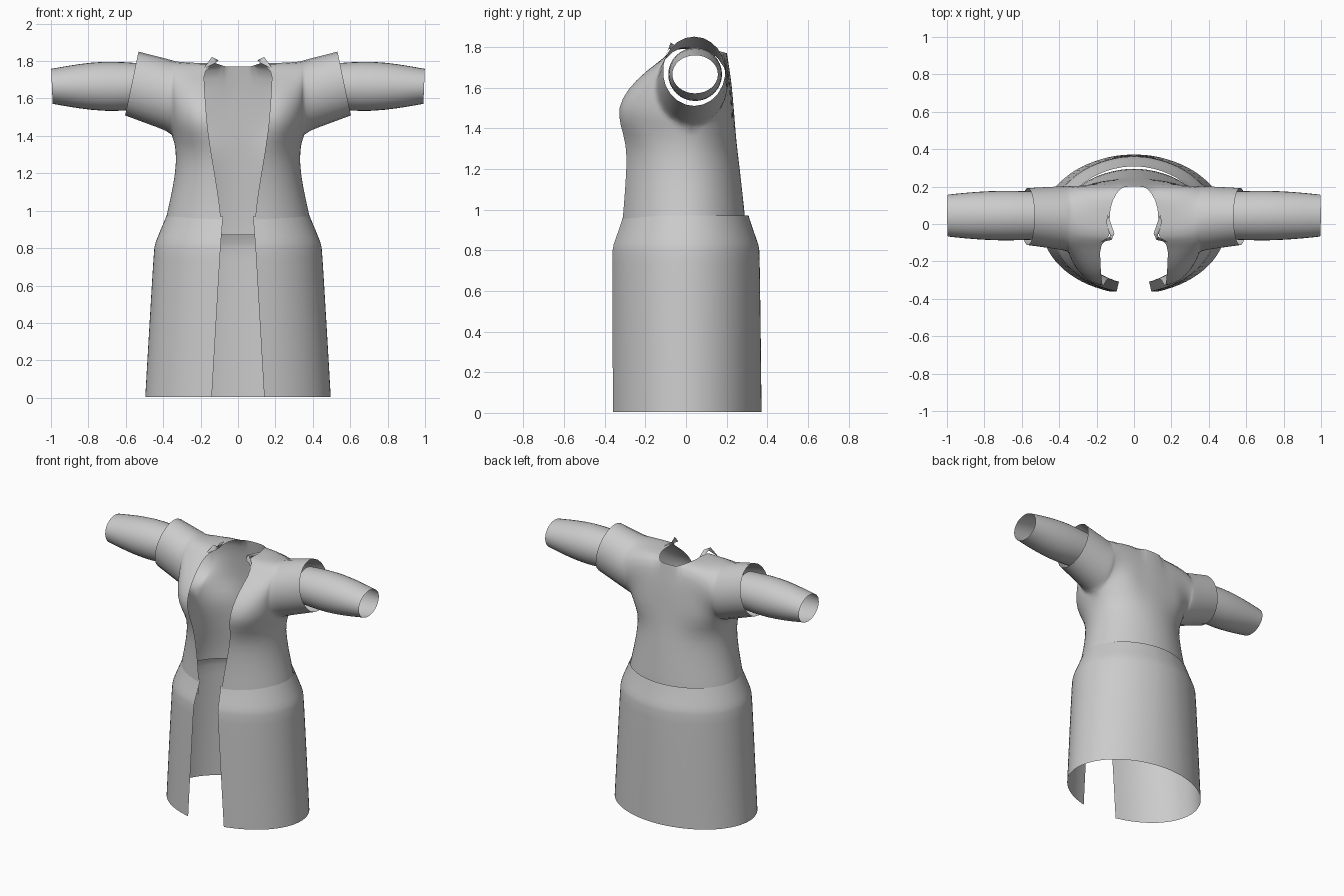
import bpy, bmesh
from math import sin, cos, asin, pi
from mathutils import Vector

cube = bpy.data.objects.get("Cube")
if cube:
    bpy.data.objects.remove(cube)

cloth = bpy.data.materials.new("grey_cloth")
cloth.use_nodes = True
grey = (0.6, 0.6, 0.6, 1)
cloth.diffuse_color = grey
cloth.node_tree.nodes["Principled BSDF"].inputs["Base Color"].default_value = grey


def build(name, grids, smooth=1):
    """Join grids of points into one cloth sheet, mirrored across x."""
    bm = bmesh.new()
    for rows in grids:
        vs = [[bm.verts.new(p) for p in row] for row in rows]
        for a, b in zip(vs, vs[1:]):
            for k in range(len(a) - 1):
                bm.faces.new((a[k], a[k + 1], b[k + 1], b[k]))
    bmesh.ops.remove_doubles(bm, verts=bm.verts, dist=0.0005)
    bmesh.ops.recalc_face_normals(bm, faces=bm.faces)
    mesh = bpy.data.meshes.new(name)
    bm.to_mesh(mesh)
    bm.free()
    mesh.materials.append(cloth)
    obj = bpy.data.objects.new(name, mesh)
    bpy.context.collection.objects.link(obj)
    mirror = obj.modifiers.new("mirror", "MIRROR")
    mirror.use_clip = True
    if smooth:
        sub = obj.modifiers.new("smooth", "SUBSURF")
        sub.levels = sub.render_levels = smooth
        sub.boundary_smooth = "PRESERVE_CORNERS"
    mesh.shade_smooth()
    return obj


N = 8        # columns from the front opening to the side
EXTRA = 3    # columns from there to the middle of the back


def ring(z, half, front, back, opening):
    """Half of an open oval, from the front opening round to mid back."""
    t0 = asin(opening / half)
    ts = [t0 + (pi / 2 - t0) * i / N for i in range(N + 1)]
    pts = [Vector((half * sin(t), front * cos(t), z)) for t in ts]
    pts += [Vector((half * sin(t), back * cos(t), z)) for t in ts[-2::-1]]
    for k in range(1, EXTRA + 1):
        t = t0 * (1 - k / EXTRA)
        pts.append(Vector((half * sin(t), back * cos(t), z)))
    return pts


def loop(cy, cz, ry, rz, steps):
    """Closed (y, z) oval from the bottom, forwards and over the top."""
    return [(cy - ry * sin(2 * pi * k / steps), cz - rz * cos(2 * pi * k / steps))
            for k in range(steps + 1)]


# Shoulder edge beside the neck: x, y, z from the chest over to the back
neck = [(.16, -.325, 1.42), (.168, -.335, 1.5), (.175, -.29, 1.59),
        (.18, -.2, 1.68), (.185, -.1, 1.75), (.12, -.075, 1.79),
        (.135, .03, 1.79), (.12, .13, 1.79), (.07, .195, 1.77),
        (.1, .215, 1.65), (.13, .225, 1.55), (.15, .235, 1.42)]
M = len(neck) - 1
NECK_ROW = 8
armhole = loop(.03, 1.61, .185, .205, M)
cuff = loop(.04, 1.68, .162, .18, M)
ARM_X = .35

# Chest, shoulders and back, blending from the neck edge to the armhole
shoulder = []
for i in range(N + 1):
    u, w = sin(pi / 2 * i / N), 1 - cos(pi / 2 * i / N)
    shoulder.append([Vector((x + (ARM_X - x) * u, y + (ay - y) * w, z + (az - z) * w))
                     for (x, y, z), (ay, az) in zip(neck, armhole)])

# Wide short sleeve with a slanted end
sleeve = [shoulder[-1]]
for k in range(1, 4):
    row = []
    for (ay, az), (cy, cz) in zip(armhole, cuff):
        end = Vector((.53 + (1.86 - cz) * .21, cy, cz))
        row.append(Vector((ARM_X, ay, az)).lerp(end, k / 3))
    sleeve.append(row)

# Back panel between the neck edge and the middle
panel = []
for k in range(EXTRA + 1):
    f = k / EXTRA
    panel.append([Vector((p.x * (1 - f), p.y + .006 * sin(pi / 2 * f), p.z))
                  for p in shoulder[0][NECK_ROW:]])

# Bodice from the armpits down to the waist
top = [c[0] for c in shoulder] + [c[M] for c in shoulder[-2::-1]]
top += [c[-1] for c in panel[1:]]
bodice = [top] + [ring(*r) for r in (
    (1.32, .33, -.325, .25, .145), (1.2, .335, -.315, .265, .125),
    (1.06, .363, -.315, .28, .102), (.95, .39, -.32, .292, .09),
    (.87, .40, -.325, .295, .09))]
build("robe_bodice", [shoulder, sleeve, panel, bodice])

# Flared skirt overlapping the waist
skirt = [ring(*r) for r in (
    (.97, .385, -.315, .308, .08), (.9, .415, -.337, .33, .086),
    (.82, .448, -.368, .36, .092), (.8, .451, -.37, .362, .094),
    (.4, .475, -.373, .368, .117), (.005, .498, -.374, .372, .14))]
build("robe_skirt", [skirt])

# Narrow under-sleeves
under = []
for x, r, rz in ((.5, .13, .125), (.6, .135, .133), (.72, .137, .137),
                 (.85, .13, .122), (.94, .121, .106), (.995, .115, .096)):
    under.append([Vector((x + (z - 1.665) * .04, y, z))
                  for y, z in loop(.045, 1.665, r, rz, 16)])
build("under_sleeves", [under])

# Small folded collar tabs at the neck
tab = [[(.188, -.1, 1.755), (.14, -.075, 1.822)],
       [(.12, -.085, 1.79), (.105, -.05, 1.805)],
       [(.15, .01, 1.8), (.14, .05, 1.8)]]
build("collar_tabs", [tab], 0)
